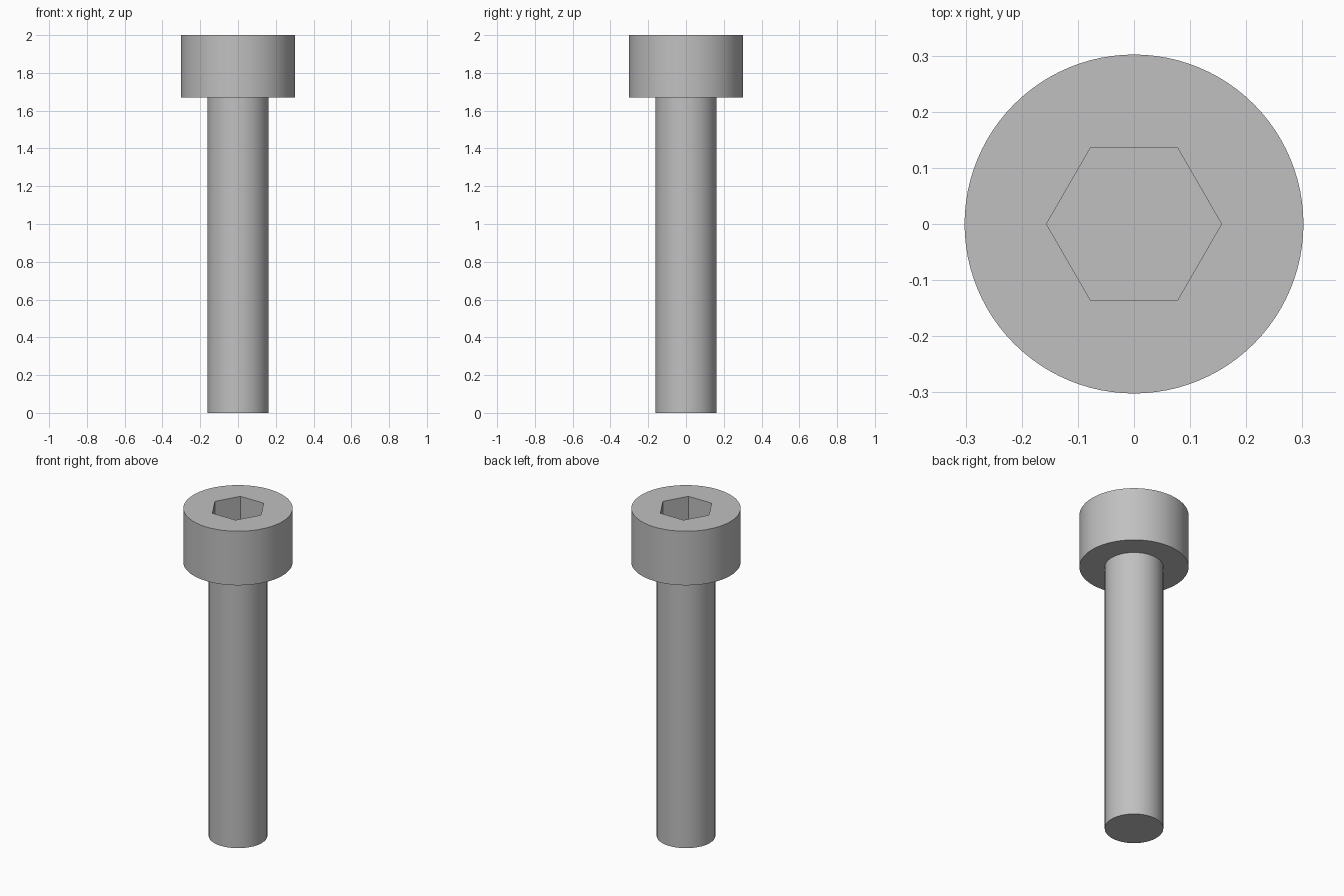
import bpy, bmesh, math

cube = bpy.data.objects.get("Cube")
if cube:
    bpy.data.objects.remove(cube, do_unlink=True)

SIDES = 96
HEAD_R, SHAFT_R, HEX_R = 0.302, 0.162, 0.156
TOP, HEAD_BASE, SOCKET_FLOOR = 2.0, 1.67, 1.83

steel = bpy.data.materials.new("steel_grey")
steel.use_nodes = True
colour = (0.53, 0.53, 0.53, 1)
steel.diffuse_color = colour
steel.node_tree.nodes["Principled BSDF"].inputs["Base Color"].default_value = colour


def circle(angle):
    return 1.0


def hexagon(angle):
    third = math.pi / 3
    return math.cos(third / 2) / math.cos(angle % third - third / 2)


def loft(name, rings, cap_start=False, cap_end=False):
    """Join a series of (shape, radius, height) rings into a surface."""
    bm = bmesh.new()
    loops = []
    for shape, radius, z in rings:
        loop = []
        for i in range(SIDES):
            a = math.tau * i / SIDES
            r = radius * shape(a)
            loop.append(bm.verts.new((r * math.cos(a), r * math.sin(a), z)))
        loops.append(loop)
    for low, high in zip(loops, loops[1:]):
        for i in range(SIDES):
            j = (i + 1) % SIDES
            bm.faces.new((low[i], low[j], high[j], high[i]))
    if cap_start:
        bm.faces.new(loops[0][::-1])
    if cap_end:
        bm.faces.new(loops[-1])
    mesh = bpy.data.meshes.new(name)
    bm.to_mesh(mesh)
    bm.free()
    mesh.materials.append(steel)
    obj = bpy.data.objects.new(name, mesh)
    bpy.context.collection.objects.link(obj)
    bpy.ops.object.select_all(action="DESELECT")
    obj.select_set(True)
    bpy.context.view_layer.objects.active = obj
    bpy.ops.object.shade_smooth_by_angle(angle=math.radians(30))
    return obj


# Plain cylindrical shaft, closed at the tip
loft("shaft", [(circle, SHAFT_R, 0), (circle, SHAFT_R, HEAD_BASE)], cap_start=True)

# Head: underside, outer wall, top face, then down into the hexagonal socket
loft("socket_head", [
    (circle, SHAFT_R, HEAD_BASE),
    (circle, HEAD_R, HEAD_BASE),
    (circle, HEAD_R, TOP),
    (hexagon, HEX_R, TOP),
    (hexagon, HEX_R, SOCKET_FLOOR),
], cap_end=True)
